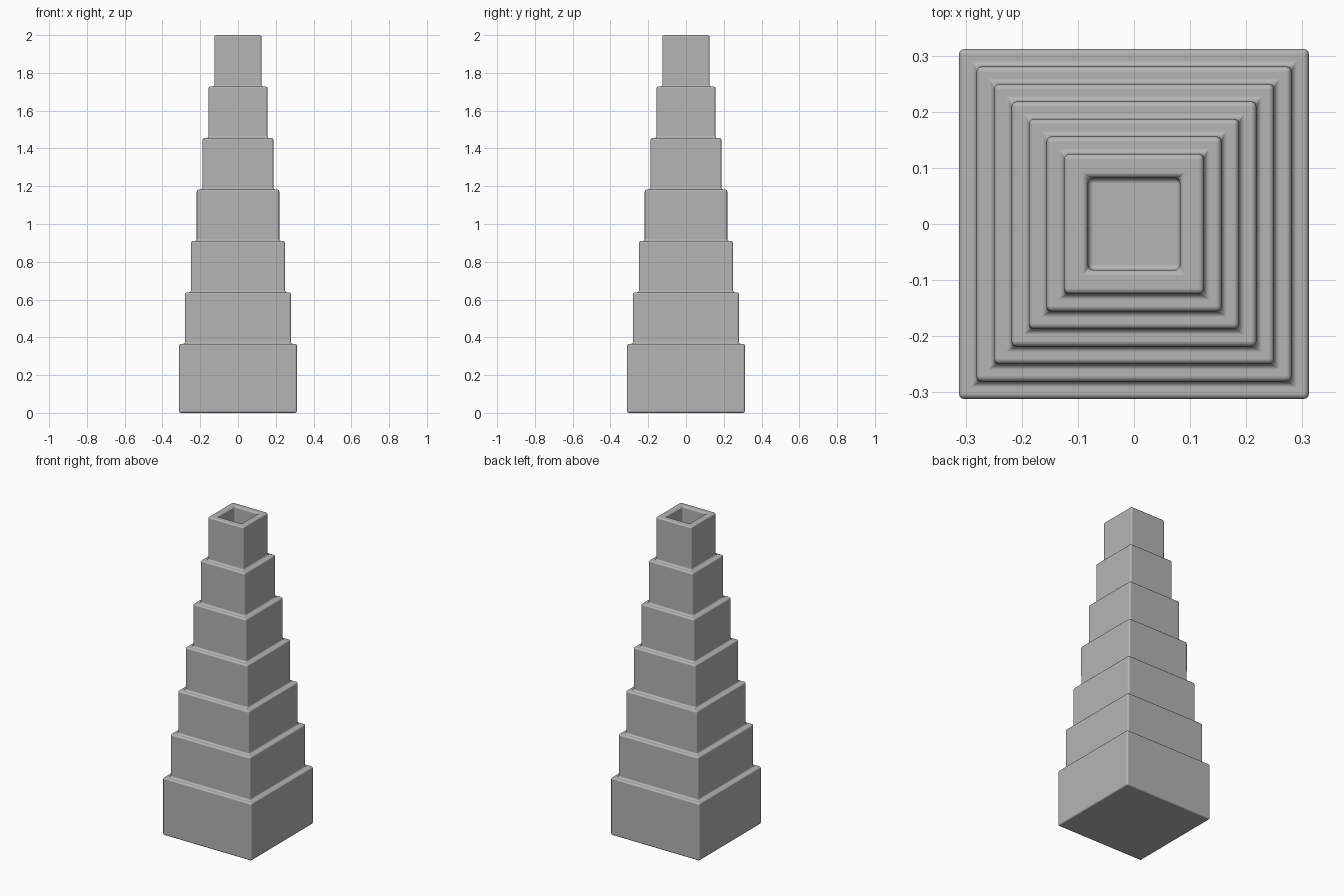
import bpy
import bmesh

cube = bpy.data.objects.get("Cube")
if cube:
    bpy.data.objects.remove(cube, do_unlink=True)

# Plain grey stone
stone = bpy.data.materials.new("grey stone")
stone.use_nodes = True
colour = (0.46, 0.46, 0.46, 1)
stone.diffuse_color = colour
stone.node_tree.nodes["Principled BSDF"].inputs["Base Color"].default_value = colour

TIERS = 7
BASE_HALF, HALF_STEP = 0.312, 0.0312
BASE_TOP, TIER_HEIGHT = 0.365, 0.2725
HOLE_HALF, HOLE_DEPTH = 0.082, 0.2

# Half width and height of each square ring, from the base up and into the hole
profile = []
bottom = 0
for i in range(TIERS):
    half = BASE_HALF - i * HALF_STEP
    top = BASE_TOP + i * TIER_HEIGHT
    profile += [(half, bottom), (half, top)]
    bottom = top
profile += [(HOLE_HALF, bottom), (HOLE_HALF, bottom - HOLE_DEPTH)]

# Stepped tower skinned between the rings
bm = bmesh.new()
corners = [(-1, -1), (1, -1), (1, 1), (-1, 1)]
rings = [[bm.verts.new((x * h, y * h, z)) for x, y in corners] for h, z in profile]
for low, high in zip(rings, rings[1:]):
    for i in range(4):
        j = (i + 1) % 4
        bm.faces.new((low[i], low[j], high[j], high[i]))
bm.faces.new(rings[0][::-1])
bm.faces.new(rings[-1])
bmesh.ops.recalc_face_normals(bm, faces=bm.faces)
mesh = bpy.data.meshes.new("stepped_tower")
bm.to_mesh(mesh)
bm.free()
mesh.materials.append(stone)
tower = bpy.data.objects.new("stepped_tower", mesh)
bpy.context.collection.objects.link(tower)

# Softly rounded edges
bpy.context.view_layer.objects.active = tower
tower.select_set(True)
bpy.ops.object.shade_smooth_by_angle(angle=0.7)
bevel = tower.modifiers.new("rounded_edges", "BEVEL")
bevel.width = 0.01
bevel.segments = 3
bevel.limit_method = "ANGLE"
bevel.harden_normals = True
